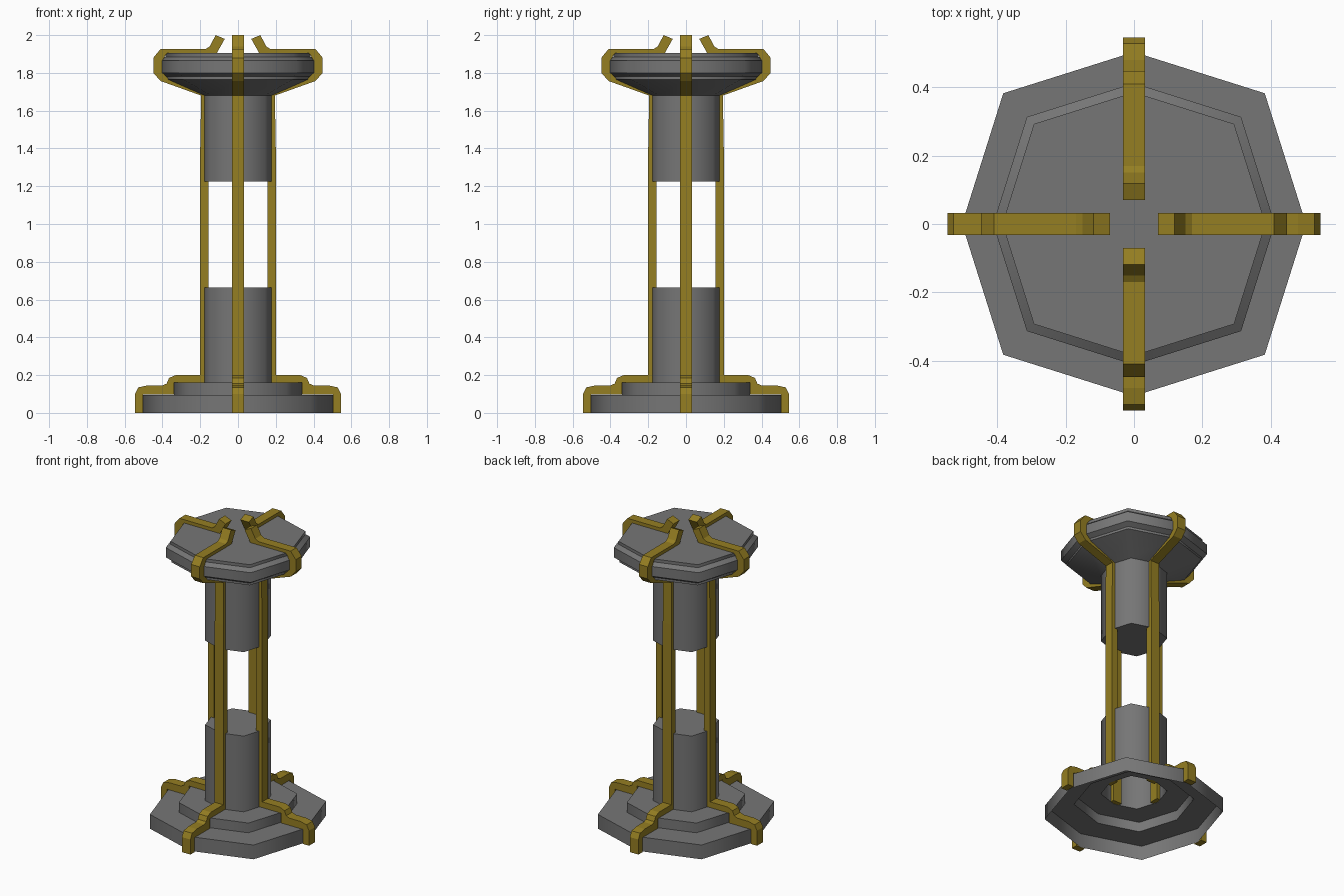
import bpy, bmesh, math

if "Cube" in bpy.data.objects:
    bpy.data.objects.remove(bpy.data.objects["Cube"])

def material(name, rgb):
    m = bpy.data.materials.new(name)
    m.diffuse_color = (*rgb, 1)
    m.use_nodes = True
    m.node_tree.nodes["Principled BSDF"].inputs["Base Color"].default_value = m.diffuse_color
    return m

STONE = material("dark grey", (0.18, 0.18, 0.18))
GOLD = material("old gold", (0.30, 0.21, 0.016))

def finish(name, bm, mat):
    me = bpy.data.meshes.new(name)
    bm.to_mesh(me)
    bm.free()
    me.materials.append(mat)
    ob = bpy.data.objects.new(name, me)
    bpy.context.collection.objects.link(ob)
    return ob

def ring(bm, r, z):
    # eight corners, the diagonal ones pushed out a little
    out = []
    for i in range(8):
        a = i * math.pi / 4
        k = r * (1.075 if i % 2 else 1.0)
        out.append(bm.verts.new((k * math.cos(a), k * math.sin(a), z)))
    return out

def lathe(name, profile, cap_bottom, cap_top):
    # profile runs from bottom to top; walls are smooth around, steps stay sharp
    bm = bmesh.new()
    rings = [ring(bm, r, z) for r, z in profile]
    for lo, hi in zip(rings, rings[1:]):
        for i in range(8):
            j = (i + 1) % 8
            bm.faces.new((lo[i], lo[j], hi[j], hi[i])).smooth = True
    if cap_bottom:
        bm.faces.new(rings[0][::-1])
    if cap_top:
        bm.faces.new(rings[-1])
    for e in bm.edges:
        e.smooth = abs(e.verts[0].co.z - e.verts[1].co.z) > 1e-4
    return finish(name, bm, STONE)

# stepped base and lower column, hollow and open underneath
lathe("base_and_lower_column",
      [(0.503, 0), (0.503, 0.095), (0.338, 0.095), (0.338, 0.16),
       (0.187, 0.16), (0.187, 0.665)], False, True)

# upper column flaring into the head disc
lathe("upper_column_and_head",
      [(0.187, 1.225), (0.187, 1.68), (0.38, 1.765), (0.38, 1.78),
       (0.412, 1.80), (0.412, 1.865), (0.385, 1.885), (0.385, 1.905)], True, True)

# side outline of one rib as (radius, height): outside going up, inside going down
OUTER = [(0.546, 0), (0.546, 0.10), (0.528, 0.135), (0.48, 0.145), (0.40, 0.145),
         (0.378, 0.155), (0.365, 0.185), (0.33, 0.20), (0.20, 0.20), (0.20, 1.40),
         (0.195, 1.68), (0.41, 1.757), (0.448, 1.80), (0.448, 1.88), (0.41, 1.927),
         (0.17, 1.927), (0.15, 1.94), (0.118, 2.0)]
INNER = [(0.07, 1.98), (0.115, 1.90), (0.38, 1.90), (0.40, 1.865), (0.40, 1.80),
         (0.375, 1.775), (0.155, 1.69), (0.155, 0.162), (0.338, 0.162),
         (0.338, 0.097), (0.503, 0.097), (0.503, 0)]
HALF = 0.0315

def rib(name, angle):
    bm = bmesh.new()
    c, s = math.cos(angle), math.sin(angle)
    a, b = [[bm.verts.new((r * c - w * s, r * s + w * c, z)) for r, z in OUTER + INNER]
            for w in (-HALF, HALF)]
    n = len(a)
    for i in range(n):
        j = (i + 1) % n
        bm.faces.new((a[i], a[j], b[j], b[i]))
    caps = [bm.faces.new(a), bm.faces.new(b[::-1])]
    bm.normal_update()
    bmesh.ops.triangulate(bm, faces=caps, ngon_method='EAR_CLIP')
    bmesh.ops.recalc_face_normals(bm, faces=bm.faces)
    return finish(name, bm, GOLD)

# four gold ribs wrapping base, column and head
for i, side in enumerate(("right", "back", "left", "front")):
    rib(side + "_rib", i * math.pi / 2)
